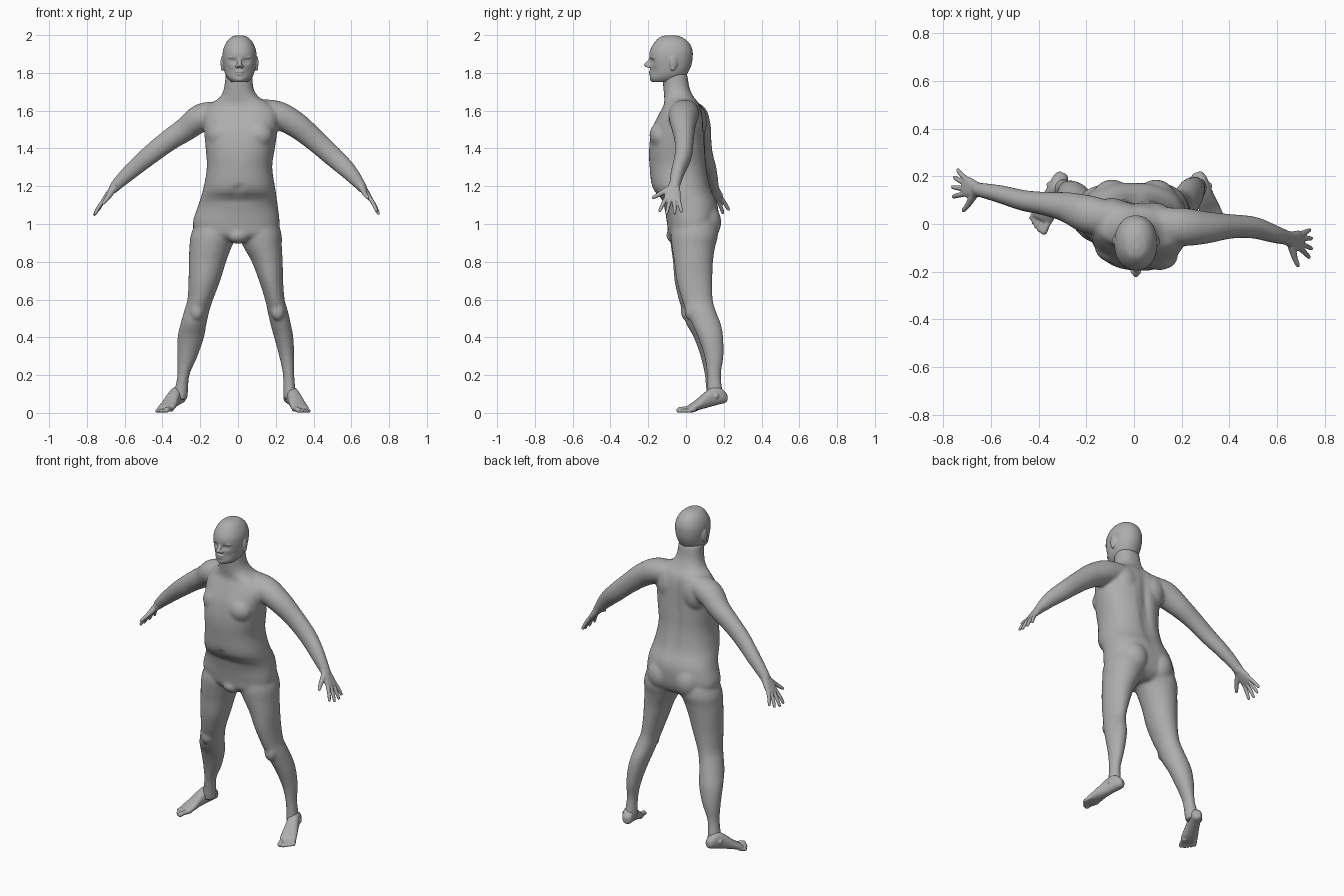
import bpy, bmesh, math
from mathutils import Vector, Matrix

cube = bpy.data.objects.get("Cube")
if cube:
    bpy.data.objects.remove(cube, do_unlink=True)

skin = bpy.data.materials.new("skin_grey")
skin.use_nodes = True
GREY = (0.42, 0.42, 0.42, 1)
skin.diffuse_color = GREY
skin.node_tree.nodes["Principled BSDF"].inputs["Base Color"].default_value = GREY

X, Y, Z = Vector((1, 0, 0)), Vector((0, 1, 0)), Vector((0, 0, 1))


def spline(rows, steps):
    """Smooth a list of section rows with a Catmull-Rom curve."""
    out = []
    for i in range(len(rows) - 1):
        a, b = rows[max(i - 1, 0)], rows[i]
        c, d = rows[i + 1], rows[min(i + 2, len(rows) - 1)]
        for k in range(steps):
            t = k / steps
            out.append([q + t / 2 * (r - p + t * (2 * p - 5 * q + 4 * r - s + t * (3 * (q - r) + s - p)))
                        for p, q, r, s in zip(a, b, c, d)])
    return out + [list(rows[-1])]


def loft(bm, rows, side=X, axis=None, sides=24, power=2.0, steps=4, unit=0.01):
    """Skin elliptical sections (x, y, z, half width, half depth, yaw)."""
    rows = spline([tuple(r) + (0,) * (6 - len(r)) for r in rows], steps)
    centres = [Vector(r[:3]) * unit for r in rows]
    rings = []
    for i, row in enumerate(rows):
        t = axis or (centres[min(i + 1, len(rows) - 1)] - centres[max(i - 1, 0)]).normalized()
        u = (side - t * side.dot(t)).normalized()
        u = Matrix.Rotation(math.radians(row[5]), 3, t) @ u
        v = t.cross(u)
        ring = []
        for k in range(sides):
            a = math.tau * k / sides
            c, s = math.cos(a), math.sin(a)
            c = math.copysign(abs(c) ** (2 / power), c)
            s = math.copysign(abs(s) ** (2 / power), s)
            ring.append(bm.verts.new(centres[i] + (u * c * row[3] + v * s * row[4]) * unit))
        rings.append(ring)
    faces = [bm.faces.new(rings[0]), bm.faces.new(rings[-1])]
    for lower, upper in zip(rings, rings[1:]):
        for k in range(sides):
            j = (k + 1) % sides
            faces.append(bm.faces.new((lower[k], lower[j], upper[j], upper[k])))
    bmesh.ops.recalc_face_normals(bm, faces=faces)
    return [v for ring in rings for v in ring]


def blob(bm, centre, radii, turn=0, axis="Z"):
    """Ellipsoid muscle or feature, in hundredths."""
    m = Matrix.Translation(Vector(centre) * 0.01) @ Matrix.Rotation(math.radians(turn), 4, axis)
    m = m @ Matrix.Diagonal((*[r * 0.01 for r in radii], 1))
    bmesh.ops.create_uvsphere(bm, u_segments=20, v_segments=14, radius=1, matrix=m)


def push(verts, centre, spread, move):
    """Soft dent: shift vertices in y around a centre (hundredths)."""
    for v in verts:
        d = [(v.co[i] * 100 - centre[i]) / spread[i] for i in range(3)]
        v.co.y += 0.01 * move * math.exp(-sum(e * e for e in d))


def finish(name, bm, voxel, smoothing):
    """Fuse the pieces into one continuous smooth skin."""
    mesh = bpy.data.meshes.new(name)
    bm.to_mesh(mesh)
    bm.free()
    obj = bpy.data.objects.new(name, mesh)
    bpy.context.collection.objects.link(obj)
    fuse = obj.modifiers.new("fuse", "REMESH")
    fuse.mode, fuse.voxel_size, fuse.use_smooth_shade = "VOXEL", voxel, True
    relax = obj.modifiers.new("relax", "SMOOTH")
    relax.factor, relax.iterations = 0.5, smoothing
    bpy.context.view_layer.objects.active = obj
    for m in list(obj.modifiers):
        bpy.ops.object.modifier_apply(modifier=m.name)
    obj.data.materials.clear()
    obj.data.materials.append(skin)
    for p in obj.data.polygons:
        p.use_smooth = True
    return obj


# Torso, from hips to neck
body = bmesh.new()
torso = loft(body, [
    (0, 3, 91, 12, 8), (0, 3, 94, 20, 12), (-1, 3.5, 100, 23, 13.5), (0, 2.5, 110, 21, 14.5),
    (0.7, -2.2, 119, 19, 15.5, -2), (0.8, -4, 130, 17.3, 15.2, -4), (1.2, -4.5, 140, 18.3, 15, -6),
    (1.5, -4, 150, 19.5, 13.8, -8), (1.8, -2.5, 158, 20, 11.5, -8), (1.5, -2, 163, 17, 9.5, -8),
    (0.8, -3.5, 167, 10.5, 8, -5), (0.4, -5, 172, 7.8, 7), (0.5, -6, 180, 7, 6.6)],
    axis=Z, sides=40, power=2.3)
push(torso, (0, 11, 140), (3, 9, 25), -2)        # spine groove
push(torso, (0, -18, 118), (1.5, 5, 1.5), 1.5)   # navel
push(torso, (1, -18, 148), (2, 6, 9), 1)         # breastbone
push(torso, (0, -15, 113), (20, 6, 2.5), 1.2)    # fold under the belly
for s in (-1, 1):
    blob(body, (s * 9 + 1, -11.5 - s * 1.3, 147), (8.5, 6.5, 7.5), -8)      # chest
    blob(body, (s * 9, 3 - s, 154), (8, 7, 11), -8)                         # shoulder blade
    blob(body, (s * 9.2, 8.5, 101), (9.3, 10.2, 11))                        # buttock
blob(body, (0, -5, 94), (6, 5.5, 4.5))                                      # groin

# Arms, shoulder to wrist (half depth first, then half height)
ARMS = {
    1: [(9, 0, 160, 7, 6), (20, -1.2, 158, 8, 7.4), (30, -1.5, 153, 6.8, 6.9), (40, -1, 145, 5.2, 6),
        (50, -1.5, 136, 4.6, 5.4), (58, -4, 128.5, 3.8, 4.6), (64, -5.8, 121.5, 3.1, 3.2), (67, -6.4, 117.5, 3, 2.2)],
    -1: [(-8, 2, 159, 7, 6), (-19, 4, 156.5, 8, 7.4), (-28, 7, 150, 6.4, 6.4), (-37, 8.5, 144, 5, 5.7),
         (-46, 9.8, 137, 4.4, 5.2), (-56, 12.5, 128.5, 3.8, 4.3), (-64, 14.2, 121, 3.1, 3.2), (-67, 14.8, 117, 3, 2.2)],
}
# Legs, hip to ankle
LEGS = {
    1: [(10, 4.5, 105, 10, 11), (11.5, 4.5, 95, 11.5, 12.5), (13, 4, 88, 10.2, 11.5), (15.5, 4, 80, 8.2, 10.3),
        (17.5, 4.5, 70, 6.4, 9.5), (19.5, 6, 60, 5.2, 8.2), (21, 8, 54, 5.4, 7.8), (22.6, 10.8, 47, 5.4, 7.7),
        (24.2, 13, 40, 5.1, 6.7), (25.8, 14.8, 30, 4, 5.1), (26.8, 14.8, 20, 3, 3.7), (27.3, 15.4, 10, 3.4, 4.2),
        (27.3, 15.6, 7, 3, 4)],
    -1: [(-10, 4, 105, 10, 11), (-12.5, 4, 95, 12.3, 12.5), (-14.5, 3.5, 88, 11.2, 11.5), (-16.2, 3.5, 80, 9.9, 10.4),
         (-17.8, 3.5, 70, 8.4, 9.6), (-20, 4.5, 60, 6.8, 8.4), (-21.8, 6, 54, 6.7, 7.8), (-23.6, 8, 47, 6.9, 7.8),
         (-25, 10.8, 40, 7, 6.7), (-26.8, 13, 30, 5.4, 5.3), (-28.9, 13.8, 20, 3.2, 3.9), (-30.2, 15, 10, 3.7, 4.2),
         (-30.2, 15.2, 7, 3.2, 4)],
}
for s in (1, -1):
    loft(body, ARMS[s], side=Y)
    loft(body, LEGS[s], axis=-Z, sides=28)
    knee = LEGS[s][6]
    blob(body, (knee[0], knee[1] - 6, 54), (3.6, 2.8, 5))
finish("body", body, 0.008, 10)

# Head with a shaped face
head = bmesh.new()
CX = 0.8
skull = loft(head, [
    (CX, -8, 199.9, 1.5, 2.5), (CX, -8, 198.8, 4.5, 6), (CX, -7.6, 196, 7.1, 9.2), (CX, -7.8, 192, 8.7, 11.2),
    (CX, -8, 188, 9, 11.5), (CX, -8.2, 184, 8.6, 11), (CX, -9, 180, 7.8, 10), (CX, -10, 177.2, 6.4, 9),
    (CX, -11, 175.2, 4.4, 7)], axis=Z, sides=48, power=2.15, steps=6)
for s in (-1, 1):
    push(skull, (CX + s * 3.4, -18, 186.3), (2.2, 5, 1.5), 1.4)                  # eye socket
    push(skull, (CX + s * 5, -16, 181), (2.5, 5, 3), 0.8)                        # cheek hollow
    blob(head, (CX + s * 3.3, -16.4, 186.2), (1.5, 1.3, 0.9))                    # eyelid
    blob(head, (CX + s * 3.3, -17.4, 188.2), (3, 1.3, 0.8), s * 14)              # brow
    blob(head, (CX + s * 1.2, -19.8, 183.6), (1.1, 1.3, 0.9))                    # nostril
    blob(head, (CX + s * 9, -6.6, 185.4), (0.9, 2.2, 3.6), s * 16)               # ear
    blob(head, (CX + s * 9, -7, 183), (0.9, 1.4, 2), s * 10)                     # ear lobe
loft(head, [(CX, -18, 188, 1, 1.2), (CX, -19.4, 186, 1.1, 1.5), (CX, -20.8, 184.2, 1.4, 1.6),
            (CX, -20.2, 183.1, 1.1, 1)], axis=-Z, sides=14)
blob(head, (CX, -18.5, 180.6), (2.5, 1.3, 0.65))     # upper lip
blob(head, (CX, -18.4, 179.2), (2.2, 1.2, 0.75))     # lower lip
blob(head, (CX, -17, 176.9), (2.8, 2.2, 1.8))        # chin
finish("head", head, 0.004, 3)


def build_hand(name, side, wrist, tip):
    """Palm, four spread fingers and a thumb that points forward."""
    bm = bmesh.new()
    w = Vector(wrist)
    d = (Vector(tip) - w).normalized()
    thumbward = (-Y - d * d.dot(-Y)).normalized()
    back = side * thumbward.cross(d)

    def at(along, across, lift, *radii):
        return (*(w + d * along + thumbward * across + back * lift), *radii)

    loft(bm, [at(-1.5, 0, 0, 2.9, 2.3), at(2, 0.2, 0, 3.4, 2.1), at(6, 0.2, 0, 4.3, 1.7),
              at(9.3, 0, 0, 4.1, 1.2), at(10.2, 0, 0, 3.4, 0.8)], side=thumbward, power=2.4)
    for across, length, splay in ((3.2, 9, 0.3), (1.1, 10.2, 0.08), (-1.1, 9.6, -0.14), (-3.1, 7.8, -0.36)):
        points = []
        for t, r in ((0, 1.15), (0.35, 1.1), (0.7, 1), (0.93, 0.8), (1, 0.45)):
            points.append(at(8.5 + length * t, across + splay * length * t, -1.4 * t * t, r, r))
        loft(bm, points, side=thumbward, sides=12)
    loft(bm, [at(1.5, 1.5, 0, 1.8, 1.7), at(4.2, 4.6, -0.5, 1.6, 1.5), at(6.6, 7.6, -0.8, 1.2, 1.2),
              at(8.8, 10, -0.8, 1, 0.9), at(9.5, 10.8, -0.8, 0.5, 0.5)], side=back, sides=14)
    finish(name, bm, 0.004, 3)


build_hand("left_hand", 1, (64.8, -6, 120.5), (77, -8.8, 104))
build_hand("right_hand", -1, (-65.2, 14.4, 119.5), (-77.5, 17.5, 105))


def build_foot(name, side, heel, toe):
    """Foot sloping from a raised heel to five toes on the ground."""
    bm = bmesh.new()
    h = Vector(heel)
    f = (Vector(toe) - h).normalized()
    inner = Vector((f.y, -f.x, 0)) * side

    def at(along, across, height, *radii):
        return (*(h + f * along + inner * across + Z * height), *radii)

    loft(bm, [at(0, 0, 8, 1.5, 1.8), at(1.2, 0, 8.2, 2.7, 3), at(4, 0, 9, 3.4, 4.4), at(8, 0, 8.6, 3.5, 5),
              at(12.5, 0, 6.6, 3.9, 4.1), at(17, 0.2, 4.1, 4.6, 2.7), at(20.5, 0.2, 2.6, 4.7, 1.8),
              at(22, 0.2, 2, 4, 1.3)], side=inner, axis=f, power=2.3)
    for i, (across, reach) in enumerate(((3.3, 27), (1.3, 26.8), (-0.4, 26), (-2.1, 25), (-3.7, 23.8))):
        r = 1.5 if i == 0 else 1.05
        loft(bm, [at(18.5, across * 0.9, 2.2, r, r), at(reach - 3.5, across, r + 0.5, r * 0.9, r * 0.9),
                  at(reach - 1, across, r, r, r), at(reach, across, r * 0.9, r * 0.5, r * 0.5)],
             side=inner, axis=f, sides=12)
    blob(bm, at(6.5, 3, 10), (1.4, 1.4, 1.6))     # ankle bones
    blob(bm, at(7, -3, 9), (1.4, 1.4, 1.6))
    finish(name, bm, 0.004, 3)


build_foot("left_foot", 1, (26.2, 21.6, 0), (35.4, -3.8, 0))
build_foot("right_foot", -1, (-29.5, 21.4, 0), (-41.5, -3.2, 0))
